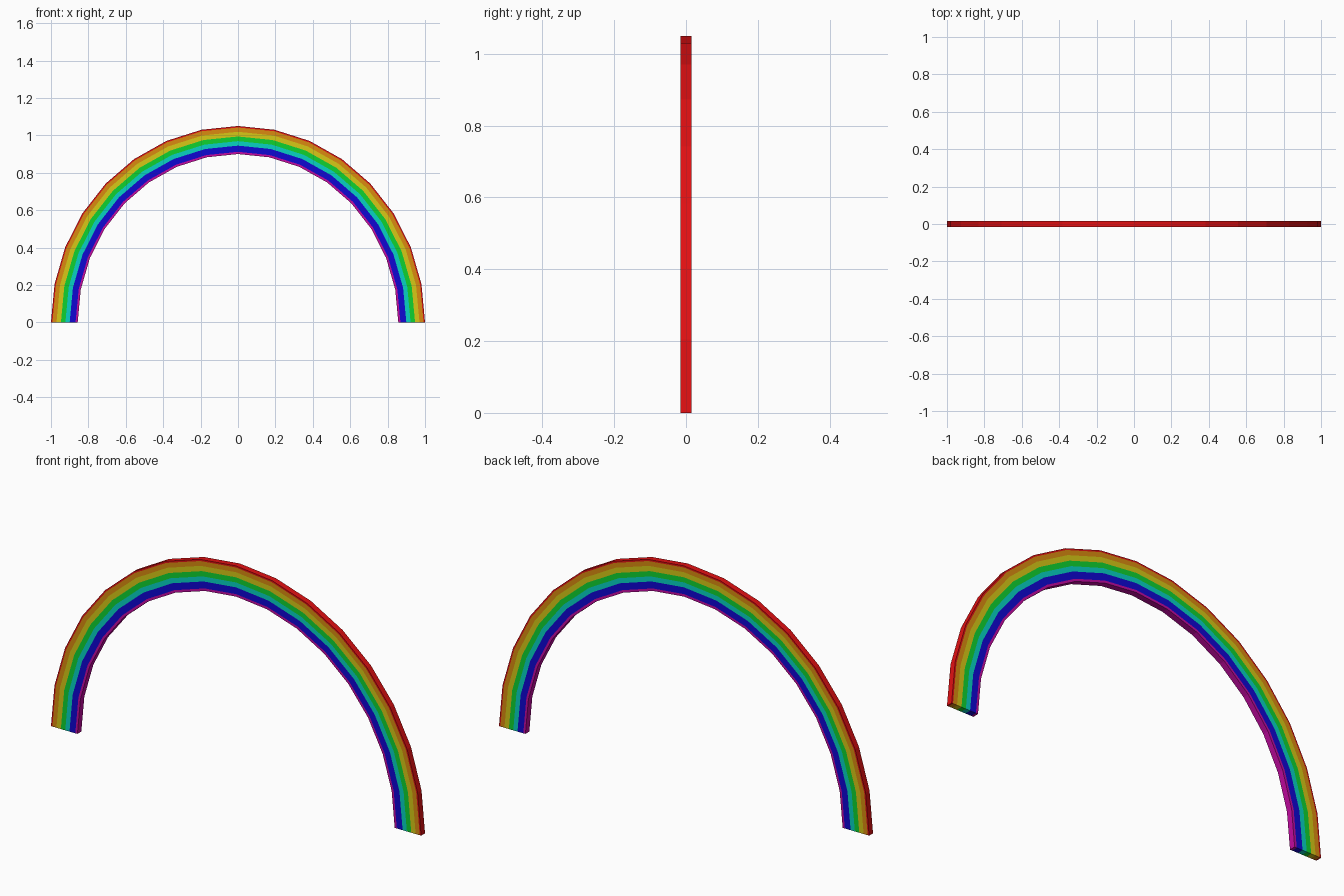
import bpy, bmesh, math

if "Cube" in bpy.data.objects:
    bpy.data.objects.remove(bpy.data.objects["Cube"])

SEGMENTS = 16            # flat segments along the half circle
HALF_DEPTH = 0.015
X_SCALE = 1 / 1.05       # arch is slightly narrower than a true half circle

# Stripe radii from outside to inside, and one colour per stripe (linear)
RADII = [1.05, 1.042, 1.019, 0.994, 0.969, 0.945, 0.912, 0.90]
COLOURS = [
    ("red", (0.75, 0.005, 0.006)),
    ("orange", (0.70, 0.26, 0.005)),
    ("yellow", (0.68, 0.58, 0.008)),
    ("green", (0.005, 0.65, 0.03)),
    ("cyan", (0.002, 0.65, 0.55)),
    ("blue", (0.005, 0.002, 0.65)),
    ("magenta", (0.55, 0.003, 0.36)),
]

mesh = bpy.data.meshes.new("rainbow_arch")
arch = bpy.data.objects.new("rainbow_arch", mesh)
bpy.context.collection.objects.link(arch)
for name, rgb in COLOURS:
    mat = bpy.data.materials.new(name)
    mat.diffuse_color = (*rgb, 1)
    mat.use_nodes = True
    mat.node_tree.nodes["Principled BSDF"].inputs["Base Color"].default_value = mat.diffuse_color
    mesh.materials.append(mat)

bm = bmesh.new()


def ring(angle):
    """Cross-section at one angle: front and back vertices for every radius."""
    c, s = math.cos(angle) * X_SCALE, math.sin(angle)
    return [[bm.verts.new((r * c, y, r * s)) for r in RADII]
            for y in (-HALF_DEPTH, HALF_DEPTH)]


def quad(verts, colour):
    bm.faces.new(verts).material_index = colour


rings = [ring(math.pi * i / SEGMENTS) for i in range(SEGMENTS + 1)]
last = len(COLOURS) - 1

for (f0, b0), (f1, b1) in zip(rings, rings[1:]):
    # striped front and back
    for k in range(len(COLOURS)):
        quad((f0[k], f0[k + 1], f1[k + 1], f1[k]), k)
        quad((b0[k], b1[k], b1[k + 1], b0[k + 1]), k)
    # outer and inner rims
    quad((f0[0], f1[0], b1[0], b0[0]), 0)
    quad((f0[-1], b0[-1], b1[-1], f1[-1]), last)

# striped feet
for f, b in (rings[0], rings[-1]):
    for k in range(len(COLOURS)):
        quad((f[k], b[k], b[k + 1], f[k + 1]), k)

bmesh.ops.recalc_face_normals(bm, faces=bm.faces)
bm.to_mesh(mesh)
bm.free()
